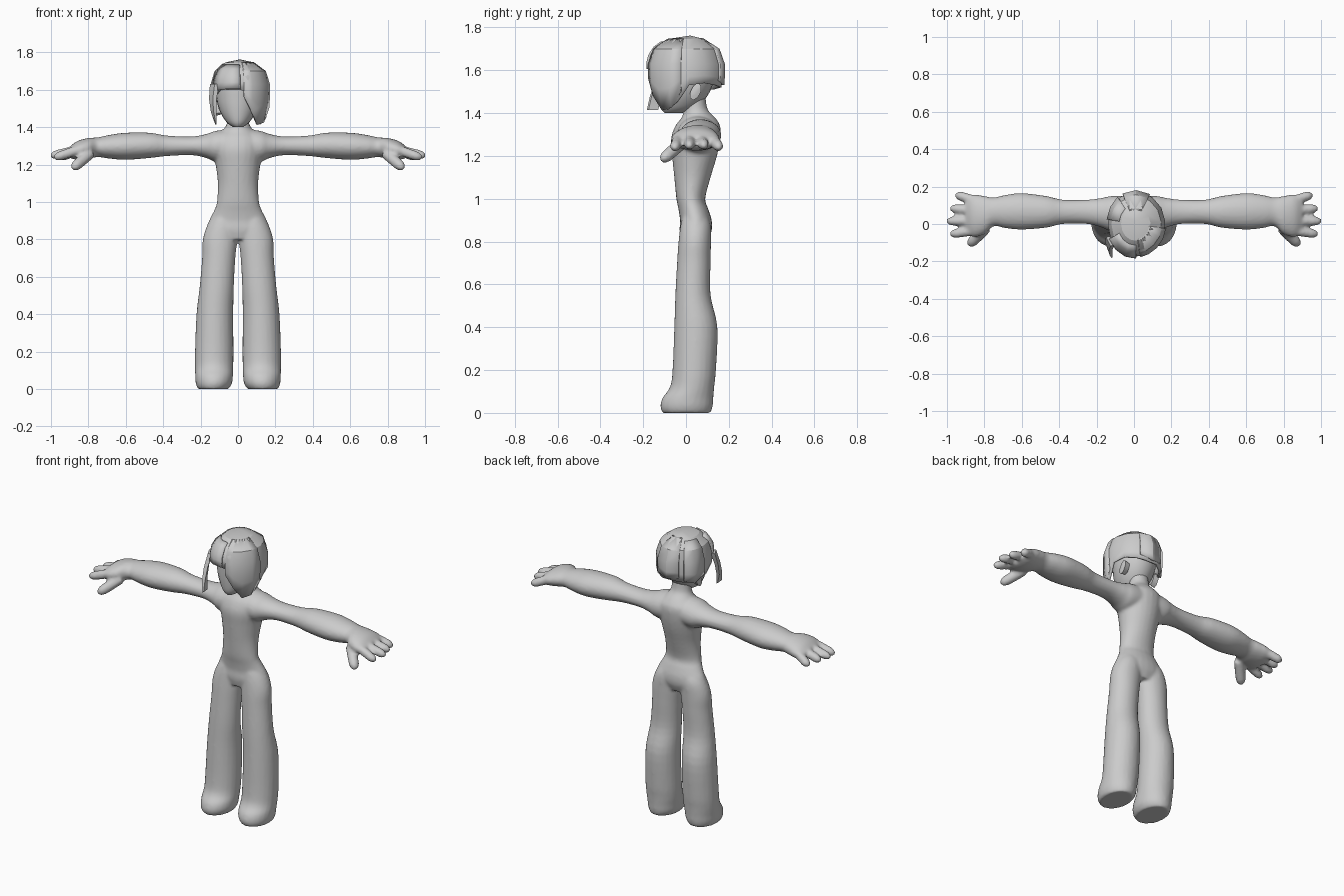
import bpy, bmesh, math
from mathutils import Vector

if "Cube" in bpy.data.objects:
    bpy.data.objects.remove(bpy.data.objects["Cube"])

grey = bpy.data.materials.new("plain grey")
grey.diffuse_color = (0.6, 0.6, 0.6, 1)
grey.use_nodes = True
grey.node_tree.nodes["Principled BSDF"].inputs["Base Color"].default_value = grey.diffuse_color


def finish(bm, name):
    bmesh.ops.recalc_face_normals(bm, faces=bm.faces)
    me = bpy.data.meshes.new(name)
    bm.to_mesh(me)
    bm.free()
    me.materials.append(grey)
    ob = bpy.data.objects.new(name, me)
    bpy.context.collection.objects.link(ob)
    return ob


def shade(ob, angle):
    bpy.context.view_layer.objects.active = ob
    ob.select_set(True)
    bpy.ops.object.shade_smooth_by_angle(angle=math.radians(angle))
    ob.select_set(False)


def skin(bm, rings, cap=True):
    """Bridge closed rings of points and cap both ends."""
    vs = [[bm.verts.new(p) for p in r] for r in rings]
    n = len(vs[0])
    for a, b in zip(vs, vs[1:]):
        for i in range(n):
            bm.faces.new((a[i], a[(i + 1) % n], b[(i + 1) % n], b[i]))
    if cap:
        bm.faces.new(vs[0])
        bm.faces.new(vs[-1])


def smooth_rows(rows, sub=4):
    """Catmull-Rom interpolation between section rows."""
    out = []
    for i in range(len(rows) - 1):
        p = [rows[max(i - 1, 0)], rows[i], rows[i + 1], rows[min(i + 2, len(rows) - 1)]]
        for k in range(sub):
            t = k / sub
            out.append([0.5 * (2 * b + (c - a) * t + (2 * a - 5 * b + 4 * c - d) * t * t
                               + (3 * b - a - 3 * c + d) * t ** 3) for a, b, c, d in zip(*p)])
    return out + [list(rows[-1])]


def circle(n=24):
    return [(math.cos(2 * math.pi * i / n), math.sin(2 * math.pi * i / n)) for i in range(n)]


def upright(bm, rows, side=1):
    """Rows: z, x min, x max, y min, y max."""
    skin(bm, [[(side * ((a + b) / 2 + (b - a) / 2 * c), (d + e) / 2 + (e - d) / 2 * s, z)
               for c, s in circle()] for z, a, b, d, e in smooth_rows(rows)])


def sideways(bm, rows, side):
    """Rows: x, y min, y max, z min, z max."""
    skin(bm, [[(side * x, (a + b) / 2 + (b - a) / 2 * c, (d + e) / 2 + (e - d) / 2 * s)
               for c, s in circle()] for x, a, b, d, e in smooth_rows(rows)])


def finger(bm, base, tip, r, side):
    a, b = Vector(base), Vector(tip)
    q = (b - a).to_track_quat('Z', 'Y')
    rings = []
    for t, k in ((0, 1), (0.4, 1), (0.75, 0.98), (0.88, 0.8), (0.96, 0.5), (1, 0.15)):
        c = a.lerp(b, t)
        pts = [c + q @ Vector((u * r * k, v * r * k, 0)) for u, v in circle(12)]
        rings.append([(side * p.x, p.y, p.z) for p in pts])
    skin(bm, rings)


torso = [(0.80, -.10, .10, -.02, .10), (0.85, -.165, .165, -.03, .12), (0.90, -.155, .155, -.028, .12),
         (0.95, -.13, .13, -.035, .105), (1.0, -.113, .113, -.045, .09), (1.1, -.108, .108, -.055, .115),
         (1.2, -.12, .12, -.065, .145), (1.28, -.135, .135, -.07, .16), (1.34, -.13, .13, -.05, .16),
         (1.38, -.085, .085, -.02, .135), (1.42, -.06, .06, -.01, .10), (1.5, -.055, .055, -.01, .09)]
leg = [(0, .05, .215, -.11, .115), (.03, .032, .226, -.12, .125), (.07, .027, .229, -.11, .128),
       (.12, .025, .23, -.075, .132), (.2, .024, .23, -.063, .14), (.4, .025, .222, -.055, .147),
       (.55, .022, .205, -.05, .115), (.7, .014, .192, -.042, .115), (.8, .003, .188, -.035, .117),
       (.88, .0, .162, -.025, .115), (.94, .02, .12, -.01, .09)]
arm = [(.04, -.04, .15, 1.22, 1.39), (.12, -.04, .15, 1.215, 1.38), (.17, -.02, .14, 1.235, 1.363),
       (.25, 0, .13, 1.25, 1.35), (.38, 0, .13, 1.245, 1.355), (.47, -.02, .15, 1.235, 1.37),
       (.6, -.03, .165, 1.225, 1.37), (.69, -.022, .155, 1.232, 1.358), (.75, -.012, .142, 1.24, 1.345),
       (.8, -.055, .15, 1.23, 1.342), (.86, -.07, .158, 1.225, 1.325), (.9, -.045, .14, 1.235, 1.295)]

# Body: overlapping torso, limbs and fingers fused into one smooth skin
bm = bmesh.new()
upright(bm, torso)
for s in (-1, 1):
    upright(bm, leg, s)
    sideways(bm, arm, s)
    for y0, y1, x1, z1 in ((.125, .158, .955, 1.235), (.07, .085, .985, 1.245),
                           (.018, .015, 1.005, 1.245), (-.035, -.055, .985, 1.235)):
        finger(bm, (.85, y0, 1.28), (x1, y1, z1), .026, s)
    finger(bm, (.79, -.02, 1.26), (.885, -.115, 1.178), .03, s)
body = finish(bm, "body")
remesh = body.modifiers.new("fuse", 'REMESH')
remesh.mode = 'VOXEL'
remesh.voxel_size = 0.009
remesh.use_smooth_shade = True
relax = body.modifiers.new("relax", 'SMOOTH')
relax.factor = 0.5
relax.iterations = 5

# Head: rounded skull narrowing to the chin
bm = bmesh.new()
upright(bm, [(1.40, -.025, .025, -.10, -.02), (1.425, -.06, .06, -.117, .05), (1.48, -.095, .095, -.125, .10),
             (1.55, -.115, .115, -.128, .13), (1.63, -.115, .115, -.125, .135),
             (1.70, -.085, .085, -.09, .10), (1.73, -.03, .03, -.03, .04)])
shade(finish(bm, "head"), 60)

# Ears
for s in (-1, 1):
    bm = bmesh.new()
    skin(bm, [[(s * x, .045 + r * c + .012 * v, 1.50 + .04 * v * r / .025) for c, v in circle(8)]
              for x, r in ((.09, .02), (.122, .025), (.126, .012))])
    shade(finish(bm, "ear_right" if s > 0 else "ear_left"), 40)


def hair_point(deg, z, grow=1.0):
    """Point on the faceted hair volume."""
    h = (z - 1.61) / (.152 if z > 1.61 else .34)
    k = max(0, 1 - abs(h) ** 2.6) ** 0.5 * grow
    a = math.radians(deg)
    return ((.168 if math.cos(a) > 0 else .15) * math.cos(a) * k + .005, .18 * math.sin(a) * k, z)


def hair_panel(name, hem, top=1.745, grow=1.0, crown=False, thick=.012):
    """Hem: list of (azimuth, lower height); the panel rises from there to the top."""
    bm = bmesh.new()
    cols = []
    for deg, low in hem:
        zs = [low + (1.61 - low) * .5, 1.63, 1.70, top] if low < 1.58 else [1.64, 1.67, 1.71, top]
        cols.append([bm.verts.new(hair_point(deg, z, grow)) for z in [low] + zs])
    pairs = list(zip(cols, cols[1:] + cols[:1])) if crown else list(zip(cols, cols[1:]))
    for a, b in pairs:
        for i in range(4):
            bm.faces.new((a[i], b[i], b[i + 1], a[i + 1]))
    if crown:
        mid = bm.verts.new((.01, .02, 1.762))
        for a, b in pairs:
            bm.faces.new((a[4], b[4], mid))
    ob = finish(bm, name)
    sol = ob.modifiers.new("thickness", 'SOLIDIFY')
    sol.thickness = thick
    sol.offset = -1
    shade(ob, 25)


# Hair cap with a hem that is short over the face, long at the front right
hair_panel("hair_cap", [(-90, 1.60), (-72, 1.59), (-55, 1.47), (-35, 1.415), (-15, 1.45), (5, 1.53), (30, 1.54),
                        (55, 1.53), (75, 1.52), (105, 1.52), (130, 1.51), (155, 1.51), (180, 1.53),
                        (205, 1.57), (225, 1.60), (248, 1.60)], .985 * 1.772, .97, True)
# Overlapping strands
hair_panel("front_sweep", [(-80, 1.56), (-64, 1.48), (-46, 1.412), (-26, 1.425), (-8, 1.50)], 1.748, 1.0)
hair_panel("fringe", [(206, 1.59), (228, 1.60), (250, 1.605), (272, 1.605)], 1.735, 1.03)
hair_panel("back_strand", [(62, 1.55), (88, 1.53), (116, 1.54)], 1.75, 1.01)
hair_panel("left_back_strand", [(128, 1.52), (150, 1.50), (172, 1.54)], 1.74, 1.02)

# Thin pointed lock hanging at the front left
bm = bmesh.new()
skin(bm, [[(x - w, y + .04, z), (x, y - .008, z), (x + w, y, z), (x, y + .045, z)]
          for x, y, z, w in ((-.125, -.11, 1.63, .025), (-.135, -.135, 1.55, .02),
                             (-.13, -.16, 1.48, .015), (-.118, -.175, 1.415, .004))])
shade(finish(bm, "side_lock"), 25)
